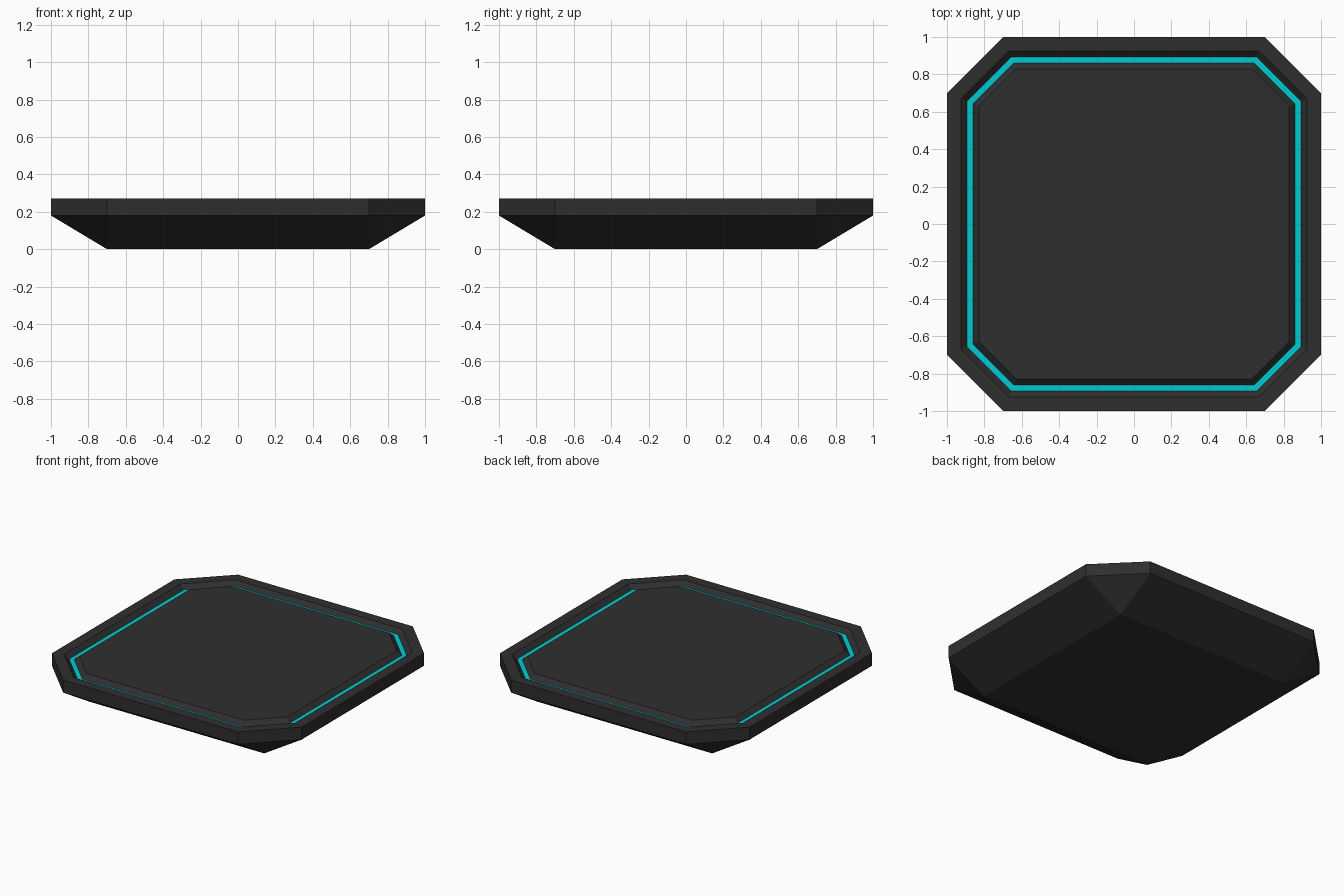
import bpy, bmesh, math

if "Cube" in bpy.data.objects:
    bpy.data.objects.remove(bpy.data.objects["Cube"])


def octagon(h, c, z):
    """Chamfered square: half width h, chamfer starting at c."""
    pts = [(h, -c), (h, c), (c, h), (-c, h), (-h, c), (-h, -c), (-c, -h), (c, -h)]
    return [(x, y, z) for x, y in pts]


def inset_octagon(d, z):
    """Outer outline moved evenly inward by d."""
    return octagon(1 - d, 0.7 - d * math.tan(math.pi / 8), z)


def material(name, color):
    mat = bpy.data.materials.new(name)
    mat.diffuse_color = color
    mat.use_nodes = True
    mat.node_tree.nodes["Principled BSDF"].inputs["Base Color"].default_value = mat.diffuse_color
    return mat


# Rings from the underside, over the rim, through the groove to the top panel
rings = [
    octagon(0.7, 0.7, 0.0),        # square foot (chamfers closed to points)
    octagon(1.0, 0.7, 0.18),       # bottom of the rim
    octagon(1.0, 0.7, 0.27),       # top of the rim
    inset_octagon(0.075, 0.27),    # groove outer edge
    inset_octagon(0.107, 0.24),    # light strip outer edge
    inset_octagon(0.138, 0.24),    # light strip inner edge
    inset_octagon(0.171, 0.27),    # panel edge
]
STRIP = 4

bm = bmesh.new()
loops = [[bm.verts.new(p) for p in ring] for ring in rings]
for i, (a, b) in enumerate(zip(loops, loops[1:])):
    for k in range(8):
        n = (k + 1) % 8
        face = bm.faces.new((a[k], a[n], b[n], b[k]))
        face.material_index = 1 if i == STRIP else 0
bm.faces.new(loops[-1])
bm.faces.new(loops[0][::-1])
bmesh.ops.remove_doubles(bm, verts=bm.verts, dist=0.0001)
bmesh.ops.recalc_face_normals(bm, faces=bm.faces)

mesh = bpy.data.meshes.new("floor_tile")
bm.to_mesh(mesh)
bm.free()
mesh.materials.append(material("dark_panel", (0.028, 0.028, 0.028, 1)))
mesh.materials.append(material("cyan_light", (0.0, 0.6, 0.65, 1)))
tile = bpy.data.objects.new("floor_tile", mesh)
bpy.context.collection.objects.link(tile)
